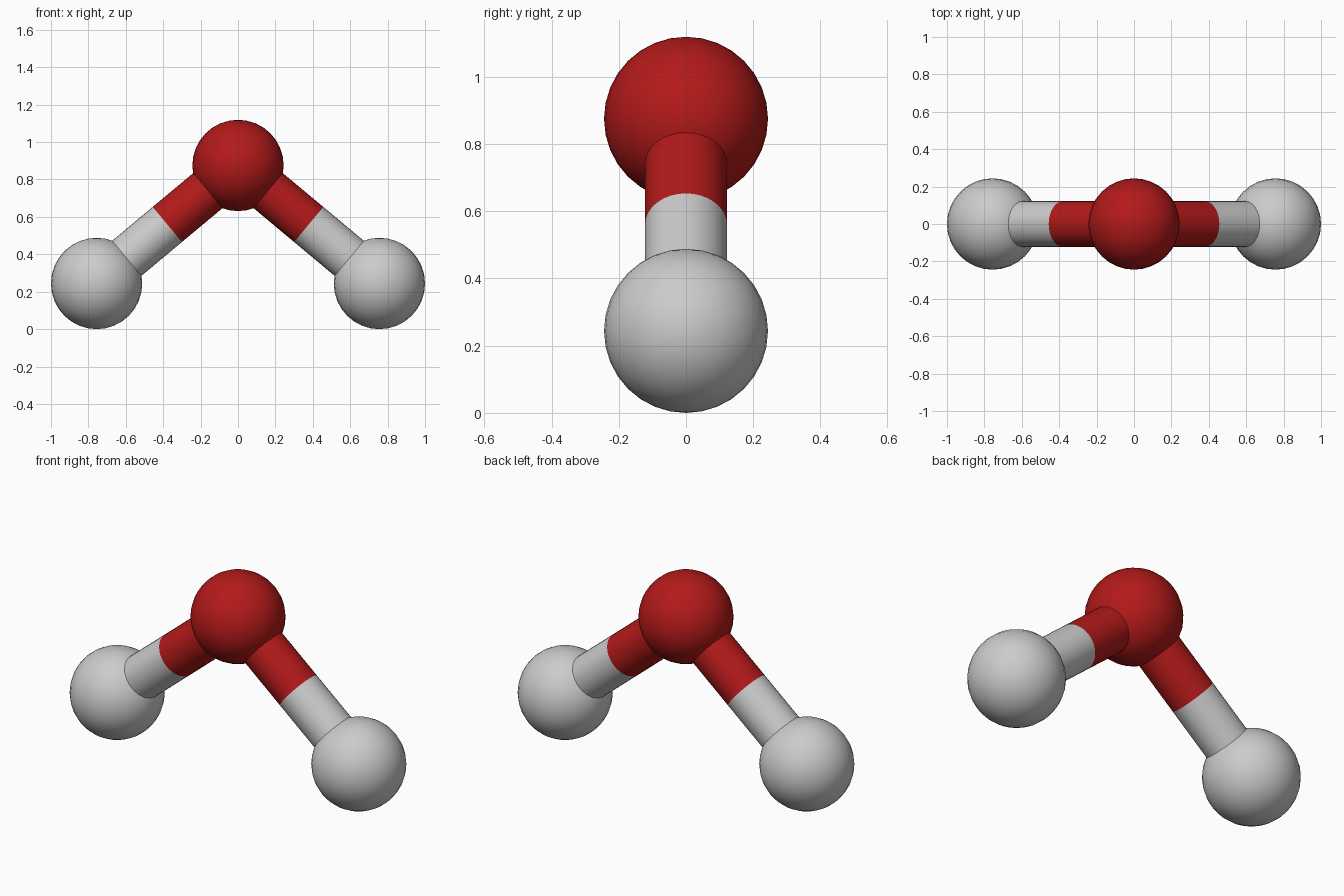
import bpy
import math
from mathutils import Vector

if "Cube" in bpy.data.objects:
    bpy.data.objects.remove(bpy.data.objects["Cube"])

R_ATOM, R_BOND = 0.244, 0.122
OXYGEN = Vector((0, 0, 0.875))

red = bpy.data.materials.new("red")
red.diffuse_color = (0.45, 0.01, 0.01, 1)
red.use_nodes = True
red.node_tree.nodes["Principled BSDF"].inputs["Base Color"].default_value = red.diffuse_color


def finish(name, mat):
    ob = bpy.context.object
    ob.name = name
    if mat:
        ob.data.materials.append(mat)
    bpy.ops.object.shade_smooth_by_angle(angle=math.radians(40))
    return ob


def atom(name, centre, mat=None):
    bpy.ops.mesh.primitive_uv_sphere_add(segments=32, ring_count=16,
                                         radius=R_ATOM, location=centre)
    return finish(name, mat)


def half_bond(name, a, b, mat=None):
    d = b - a
    bpy.ops.mesh.primitive_cylinder_add(vertices=32, radius=R_BOND, depth=d.length,
                                        location=(a + b) / 2, end_fill_type='NOTHING')
    ob = finish(name, mat)
    ob.rotation_euler = d.to_track_quat('Z', 'Y').to_euler()


# Central atom
atom("centre_atom", OXYGEN, red)

# Outer atoms and two-tone bonds, split at the midpoint
for side, s in (("left", -1), ("right", 1)):
    outer = Vector((s * 0.756, 0, R_ATOM))
    mid = (OXYGEN + outer) / 2
    atom(side + "_atom", outer)
    half_bond(side + "_bond_upper", OXYGEN, mid, red)
    half_bond(side + "_bond_lower", mid, outer)
